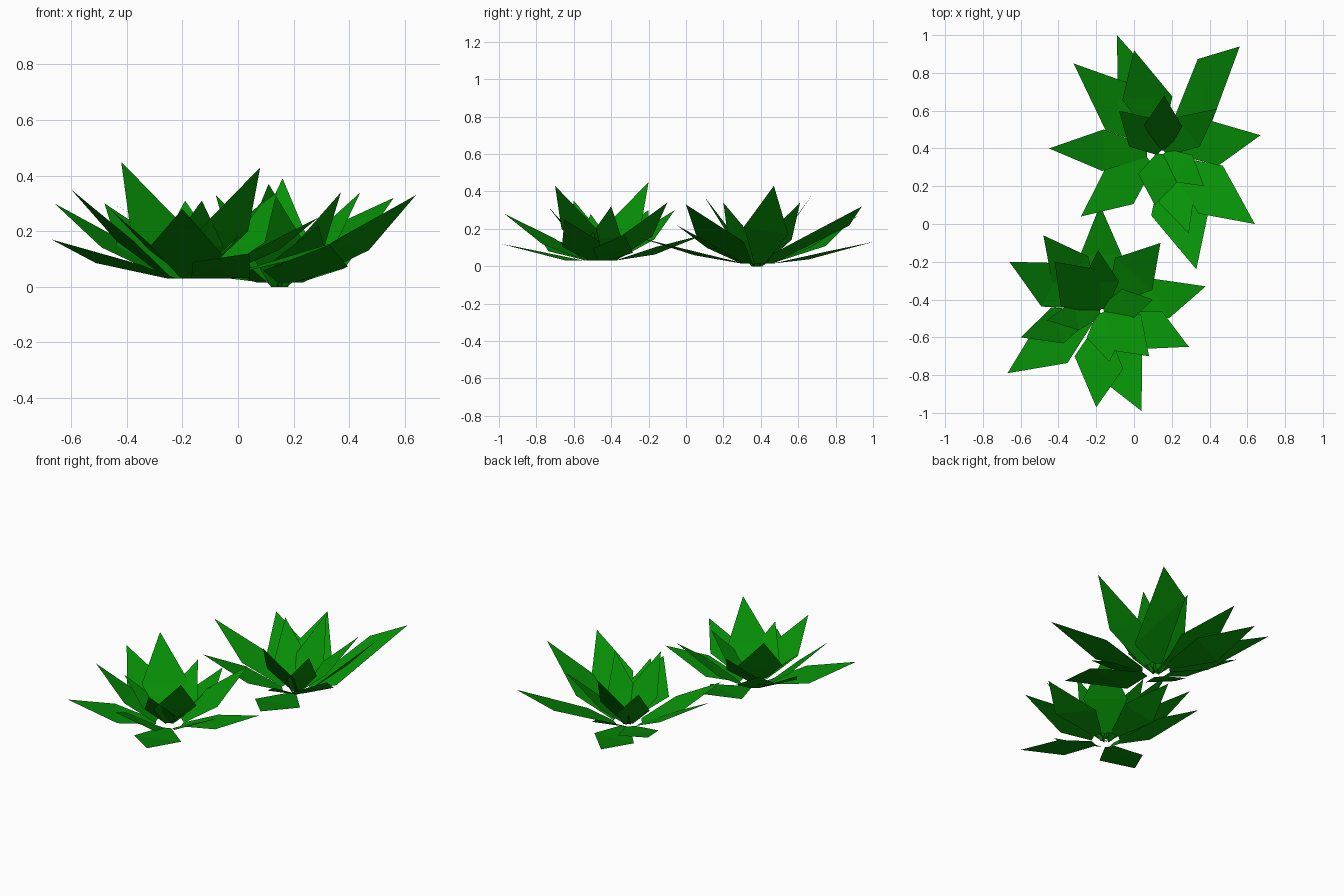
import bpy
import bmesh
from mathutils import Vector

default_cube = bpy.data.objects.get("Cube")
if default_cube:
    bpy.data.objects.remove(default_cube, do_unlink=True)


def make_material(name, colour):
    material = bpy.data.materials.new(name)
    material.use_nodes = True
    material.diffuse_color = colour
    shader = material.node_tree.nodes["Principled BSDF"]
    shader.inputs["Base Color"].default_value = colour
    shader.inputs["Roughness"].default_value = 0.8
    return material


leaf_green = make_material("leaf green", (0.002, 0.29, 0.002, 1))


def add_leaf(mesh, centre, tip, half_width, skew, roll, base_radius):
    """Kite-shaped sheet: narrow base, wide bent middle and pointed tip."""
    tip = Vector(tip)
    outward = tip - centre
    outward.z = 0
    outward.normalize()
    side = Vector((-outward.y, outward.x, 0))

    base = centre + outward * base_radius
    axis = (tip - base).normalized()
    middle = base.lerp(tip, 0.45)
    middle.z -= 0.01
    twist = side * half_width + axis * skew
    twist.z += roll

    base_right = mesh.verts.new(base - side * 0.03)
    base_left = mesh.verts.new(base + side * 0.03)
    left = mesh.verts.new(middle + twist)
    right = mesh.verts.new(middle - twist)
    point = mesh.verts.new(tip)
    mesh.faces.new((base_right, right, left, base_left))
    mesh.faces.new((right, point, left))


def build_ring(name, centre, leaves, base_radius):
    mesh = bmesh.new()
    for x, y, z, half_width, skew, roll in leaves:
        add_leaf(mesh, Vector(centre), (x, y, z), half_width, skew, roll, base_radius)
    data = bpy.data.meshes.new(name)
    mesh.to_mesh(data)
    mesh.free()
    data.materials.append(leaf_green)
    leaf_ring = bpy.data.objects.new(name, data)
    bpy.context.collection.objects.link(leaf_ring)
    return leaf_ring


# Each leaf: tip x, y, z, half width at the middle, shear and roll of the middle
front_centre = (-0.17, -0.46, 0.03)
front_outer = [
    (-0.66, -0.2, 0.3, 0.13, 0, 0),
    (-0.48, -0.06, 0.3, 0.12, 0, 0),
    (-0.18, 0.1, 0.17, 0.11, 0, -0.02),
    (0.14, -0.1, 0.34, 0.13, 0, 0),
    (0.38, -0.33, 0.17, 0.12, -0.04, 0),
    (0.29, -0.65, 0.25, 0.12, 0.03, 0),
    (0.04, -0.99, 0.12, 0.13, -0.05, -0.02),
    (-0.2, -0.97, 0.28, 0.13, 0.03, -0.03),
    (-0.67, -0.79, 0.17, 0.13, -0.01, 0),
    (-0.6, -0.6, 0.35, 0.1, 0, 0),
]
front_inner = [
    (-0.42, -0.2, 0.45, 0.14, 0, 0),
    (-0.19, -0.14, 0.31, 0.1, 0, 0),
    (0.1, -0.4, 0.32, 0.09, 0, 0),
    (0.08, -0.7, 0.43, 0.13, 0, 0),
    (-0.13, -0.73, 0.31, 0.1, 0, 0),
    (-0.46, -0.51, 0.28, 0.08, 0, 0),
]

back_centre = (0.15, 0.38, 0.015)
back_inner_centre = (0.15, 0.38, 0)
back_outer = [
    (-0.32, 0.85, 0.21, 0.13, -0.05, 0),
    (-0.09, 1, 0.13, 0.12, 0, -0.02),
    (0, 0.92, 0.27, 0.13, 0.03, 0),
    (0.56, 0.94, 0.32, 0.14, 0.17, 0),
    (0.67, 0.47, 0.43, 0.12, 0, -0.02),
    (0.64, 0, 0.33, 0.14, -0.03, 0),
    (0.33, -0.24, 0.15, 0.15, 0.03, 0),
    (0.29, -0.05, 0.22, 0.1, 0, 0),
    (-0.28, 0.04, 0.25, 0.12, 0, 0),
    (-0.45, 0.4, 0.3, 0.11, 0, 0),
]
back_inner = [
    (0.16, 0.68, 0.39, 0.1, 0, 0),
    (-0.08, 0.6, 0.33, 0.1, 0, 0),
    (0.44, 0.61, 0.34, 0.1, 0, 0),
    (0.11, 0.1, 0.37, 0.11, 0, 0),
    (0.37, 0.2, 0.34, 0.09, 0, 0),
]

# Two plants, each with a spreading outer ring and a steeper inner ring
build_ring("front_plant_outer_leaves", front_centre, front_outer, 0.08)
build_ring("front_plant_inner_leaves", front_centre, front_inner, 0.01)
build_ring("back_plant_outer_leaves", back_centre, back_outer, 0.08)
build_ring("back_plant_inner_leaves", back_inner_centre, back_inner, 0.01)
